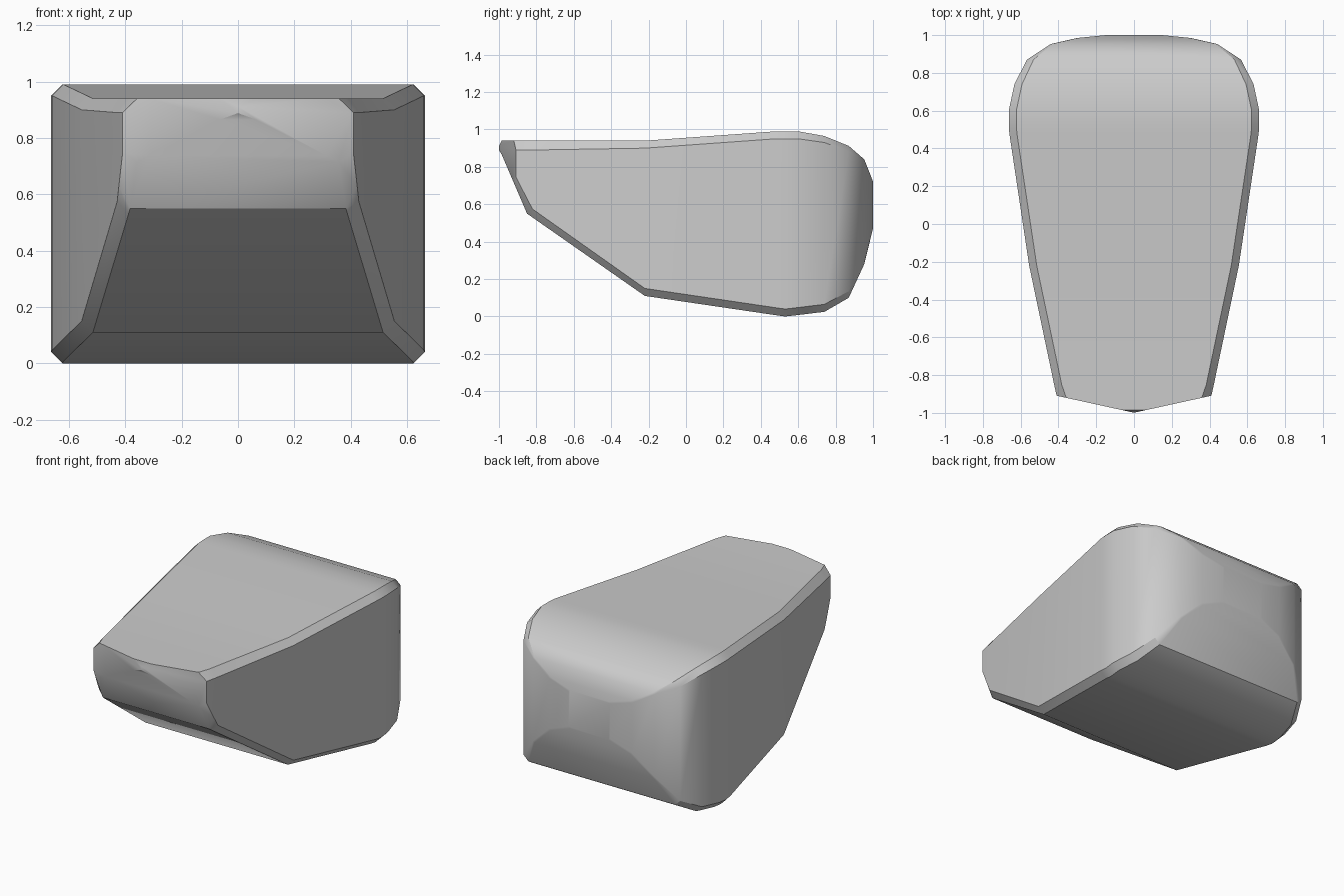
import bpy, bmesh, math
from mathutils import Vector

cube = bpy.data.objects.get("Cube")
if cube:
    bpy.data.objects.remove(cube, do_unlink=True)

grey = bpy.data.materials.new("plain_grey")
grey.use_nodes = True
grey.diffuse_color = (0.6, 0.6, 0.6, 1)
grey.node_tree.nodes["Principled BSDF"].inputs["Base Color"].default_value = (0.6, 0.6, 0.6, 1)

# Cross-sections: y, half width, bottom, top, chamfer width, lower and upper chamfer height
SECTIONS = [
    (-1.0, .39, .89, .91, .01, .005, .005),
    (-.985, .393, .865, .94, .03, .03, .03),
    (-.93, .405, .737, .94, .05, .05, .05),
    (-.85, .423, .55, .94, .04, .08, .05),
    (-.82, .429, .529, .94, .04, .045, .05),
    (-.22, .555, .11, .94, .04, .04, .04),
    (.48, .66, .007, .99, .04, .04, .04),
    (.53, .663, 0, .99, .04, .04, .04),
    (.60, .663, .008, .99, .04, .04, .04),
    (.74, .633, .025, .965, .04, .04, .035),
    (.87, .567, .10, .912, .035, .035, .03),
    (.953, .44, .28, .84, .01, .01, .01),
    (.985, .30, .41, .76, .01, .01, .01),
    (1.0, .15, .47, .72, .01, .01, .01),
]


def ring(bm, y, w, zb, zt, c, cb, ct):
    half = [(w - c, zb), (w, zb + cb), (w, zt - ct), (w - c, zt)]
    outline = half + [(-x, z) for x, z in reversed(half)]
    return [bm.verts.new((x, y, z)) for x, z in outline]


# Body: chamfered sections lofted from nose to back
bm = bmesh.new()
rings = [ring(bm, *s) for s in SECTIONS]
for a, b in zip(rings, rings[1:]):
    for i in range(len(a)):
        j = (i + 1) % len(a)
        bm.faces.new((a[i], a[j], b[j], b[i]))
bm.faces.new(rings[0])
bm.faces.new(rings[-1])
bmesh.ops.recalc_face_normals(bm, faces=bm.faces)

# Nose: two slanting cuts meeting in a shallow point
for side in (1, -1):
    cut = bmesh.ops.bisect_plane(
        bm, geom=bm.verts[:] + bm.edges[:] + bm.faces[:], dist=1e-5,
        plane_co=Vector((0, -.999, 0)), plane_no=Vector((side * .09, -.41, 0)),
        clear_outer=True)
    edges = [g for g in cut["geom_cut"] if isinstance(g, bmesh.types.BMEdge)]
    bmesh.ops.edgeloop_fill(bm, edges=edges)
bmesh.ops.remove_doubles(bm, verts=bm.verts, dist=1e-4)
bmesh.ops.recalc_face_normals(bm, faces=bm.faces)

mesh = bpy.data.meshes.new("tapered_body")
bm.to_mesh(mesh)
bm.free()
mesh.materials.append(grey)
body = bpy.data.objects.new("tapered_body", mesh)
bpy.context.collection.objects.link(body)
bpy.context.view_layer.objects.active = body
body.select_set(True)
bpy.ops.object.shade_smooth_by_angle(angle=math.radians(30))
